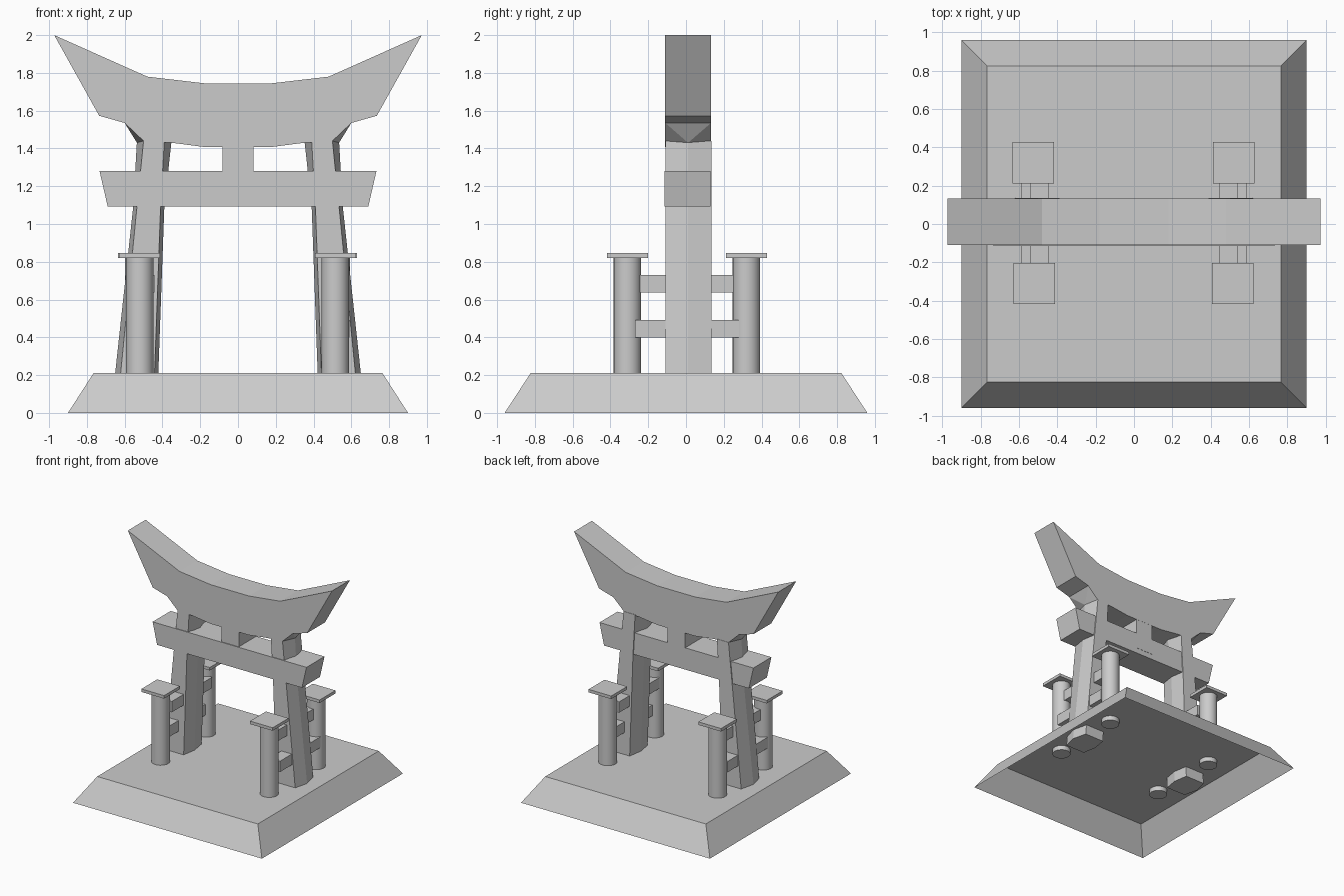
import bpy, bmesh
from mathutils import Vector

if "Cube" in bpy.data.objects:
    bpy.data.objects.remove(bpy.data.objects["Cube"])


def finish(name, bm):
    bmesh.ops.recalc_face_normals(bm, faces=bm.faces)
    mesh = bpy.data.meshes.new(name)
    bm.to_mesh(mesh)
    bm.free()
    ob = bpy.data.objects.new(name, mesh)
    bpy.context.collection.objects.link(ob)
    return ob


def loft(name, rings, cap_start=True, cap_end=True):
    """Skin a list of equal-length closed rings."""
    bm = bmesh.new()
    vs = [[bm.verts.new(p) for p in r] for r in rings]
    n = len(vs[0])
    for a, b in zip(vs, vs[1:]):
        for i in range(n):
            j = (i + 1) % n
            bm.faces.new((a[i], a[j], b[j], b[i]))
    if cap_start:
        bm.faces.new(vs[0])
    if cap_end:
        bm.faces.new(vs[-1])
    return finish(name, bm)


def rect(x, y, z):
    return [(-x, -y, z), (x, -y, z), (x, y, z), (-x, y, z)]


def extrude_y(name, profile, y0, y1):
    return loft(name, [[(x, y, z) for x, z in profile] for y in (y0, y1)])


def box(name, x0, x1, y0, y1, z0, z1):
    return extrude_y(name, [(x0, z0), (x1, z0), (x1, z1), (x0, z1)], y0, y1)


# Base: sloped shell, open underneath
loft("base", [rect(0.90, 0.96, 0), rect(0.765, 0.823, 0.21)], cap_start=False)

# Curved roof beam
half_top = [(0.18, 1.745), (0.48, 1.78), (0.973, 2.0)]
half_low = [(0.735, 1.573), (0.60, 1.535), (0.50, 1.44), (0.35, 1.43), (0.18, 1.408)]
half = half_top + half_low
extrude_y("roof_beam", half + [(-x, z) for x, z in reversed(half)], -0.11, 0.133)

# Cross beam and the short strut above it
extrude_y("cross_beam", [(-0.69, 1.093), (0.69, 1.093), (0.733, 1.28), (-0.733, 1.28)],
          -0.115, 0.13)
box("center_strut", -0.083, 0.083, -0.108, 0.132, 1.14, 1.45)

# Leg sections: height, outer ridge, outer edge, inner edge, inner ridge
sections = [(0.12, 0.66, 0.63, 0.445, 0.425),
            (1.09, 0.555, 0.535, 0.41, 0.39),
            (1.44, 0.535, 0.50, 0.39, 0.352)]
Y0, YM, Y1 = -0.109, 0.011, 0.136

for s, side in ((-1, "left"), (1, "right")):
    # Six-sided leaning leg
    loft(f"{side}_leg", [[(s * a, YM, z), (s * b, Y0, z), (s * c, Y0, z),
                          (s * d, YM, z), (s * c, Y1, z), (s * b, Y1, z)]
                         for z, a, b, c, d in sections])

    # Pointed bracket between leg and roof beam
    bm = bmesh.new()
    for p in ((0.60, -0.11, 1.535), (0.60, 0.133, 1.535), (0.50, -0.11, 1.44),
              (0.50, 0.133, 1.44), (0.535, YM, 1.43)):
        bm.verts.new(Vector((s * p[0], p[1], p[2])))
    bmesh.ops.convex_hull(bm, input=bm.verts)
    finish(f"{side}_bracket", bm)

    # Rails through the leg, joining the posts
    for label, xc, z in (("lower", 0.54, 0.40), ("upper", 0.492, 0.638)):
        box(f"{side}_{label}_rail", s * xc - 0.05, s * xc + 0.05, -0.27, 0.28, z, z + 0.093)

    # Round posts with square caps
    for end, y, dx in (("front", -0.31, 0.0), ("back", 0.32, 0.006)):
        x = s * 0.515 + (-0.005 if s < 0 else 0) + s * dx
        bpy.ops.mesh.primitive_cylinder_add(vertices=24, radius=0.073, depth=0.66,
                                            location=(x, y, 0.50))
        post = bpy.context.object
        post.name = f"{side}_{end}_post"
        bpy.ops.object.shade_smooth_by_angle()
        box(f"{side}_{end}_post_cap", x - 0.108, x + 0.108, y - 0.108, y + 0.108, 0.82, 0.846)
